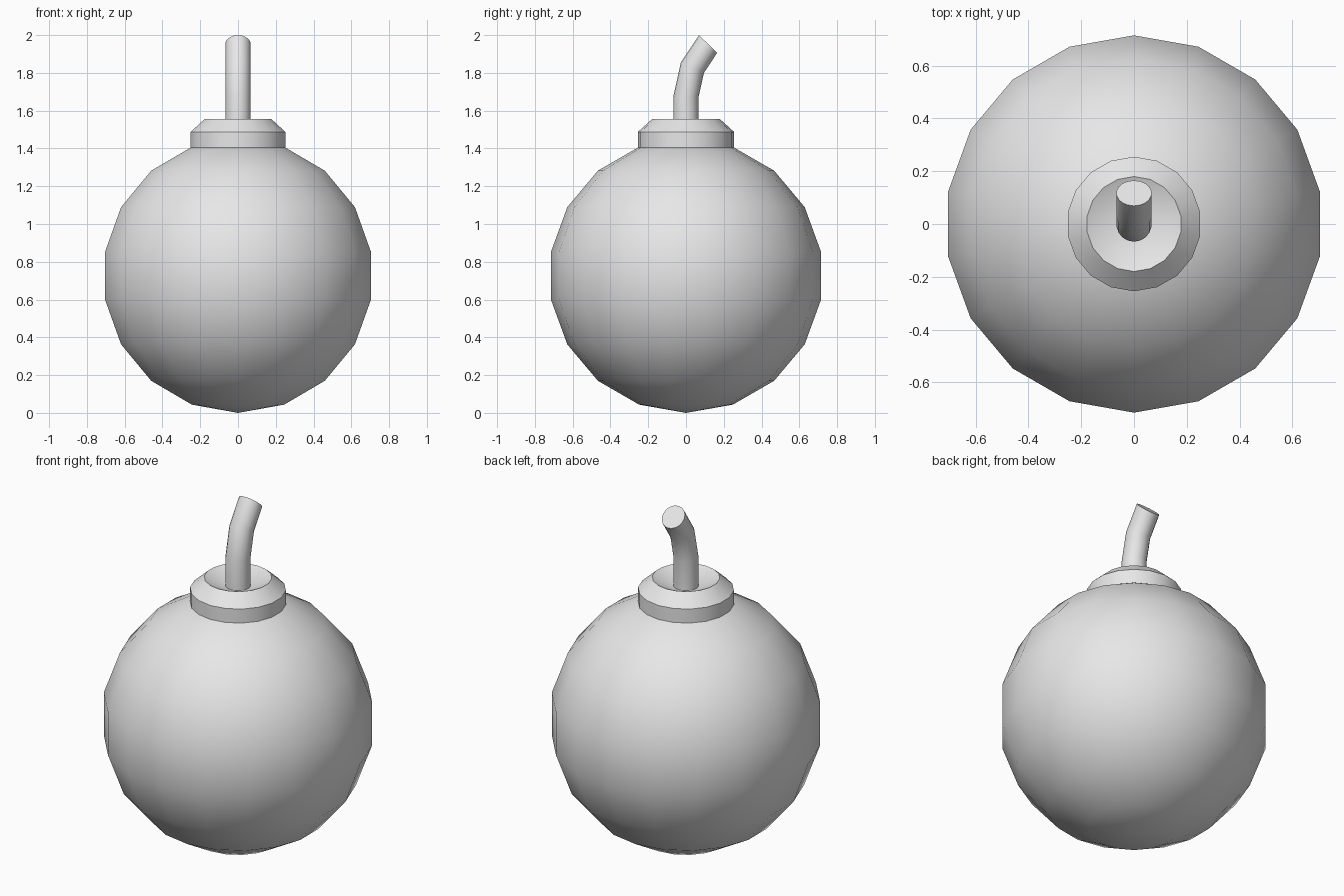
import bpy, bmesh
from math import sin, cos, pi, radians

SIDES = 18

cube = bpy.data.objects.get("Cube")
if cube:
    bpy.data.objects.remove(cube, do_unlink=True)

grey = bpy.data.materials.new("light grey")
grey.use_nodes = True
colour = (0.8, 0.8, 0.8, 1)
grey.diffuse_color = colour
grey.node_tree.nodes["Principled BSDF"].inputs["Base Color"].default_value = colour


def loft(name, rings, cap=False):
    """Skin round rings given as (radius, z, y offset, forward tilt in degrees)."""
    bm = bmesh.new()
    loops = []
    for radius, z, y, tilt in rings:
        t = radians(tilt)
        loop = []
        for i in range(SIDES):
            a = 2 * pi * i / SIDES + pi / 2
            px, py = radius * cos(a), radius * sin(a)
            loop.append(bm.verts.new((px, y + py * cos(t), z - py * sin(t))))
        loops.append(loop)
    for low, high in zip(loops, loops[1:]):
        for i in range(SIDES):
            j = (i + 1) % SIDES
            bm.faces.new((low[i], low[j], high[j], high[i]))
    if cap:
        bm.faces.new(loops[-1])
    # Collapse rings of zero radius into a single pole
    bmesh.ops.remove_doubles(bm, verts=bm.verts[:], dist=0.0001)
    mesh = bpy.data.meshes.new(name)
    bm.to_mesh(mesh)
    bm.free()
    mesh.materials.append(grey)
    obj = bpy.data.objects.new(name, mesh)
    bpy.context.collection.objects.link(obj)
    bpy.ops.object.select_all(action='DESELECT')
    obj.select_set(True)
    bpy.context.view_layer.objects.active = obj
    bpy.ops.object.shade_smooth_by_angle(angle=radians(35))
    return obj


# Round body: a ball with nine bands
R = 0.726
ball = [(R * cos(radians(lat)), R + R * sin(radians(lat)), 0, 0)
        for lat in range(-90, 91, 20)]
loft("round_body", ball)

# Collar: upright wall, bevelled shoulder and a sunken funnel
loft("collar", [(0.235, 1.405, 0, 0), (0.255, 1.405, 0, 0), (0.255, 1.487, 0, 0),
                (0.18, 1.555, 0, 0), (0, 1.479, 0, 0)])

# Fuse: a bent rod leaning to the back
loft("fuse", [(0.067, 1.49, 0, 0), (0.067, 1.675, 0, 0),
              (0.067, 1.828, 0.034, 24), (0.067, 1.953, 0.117, 44)], cap=True)
